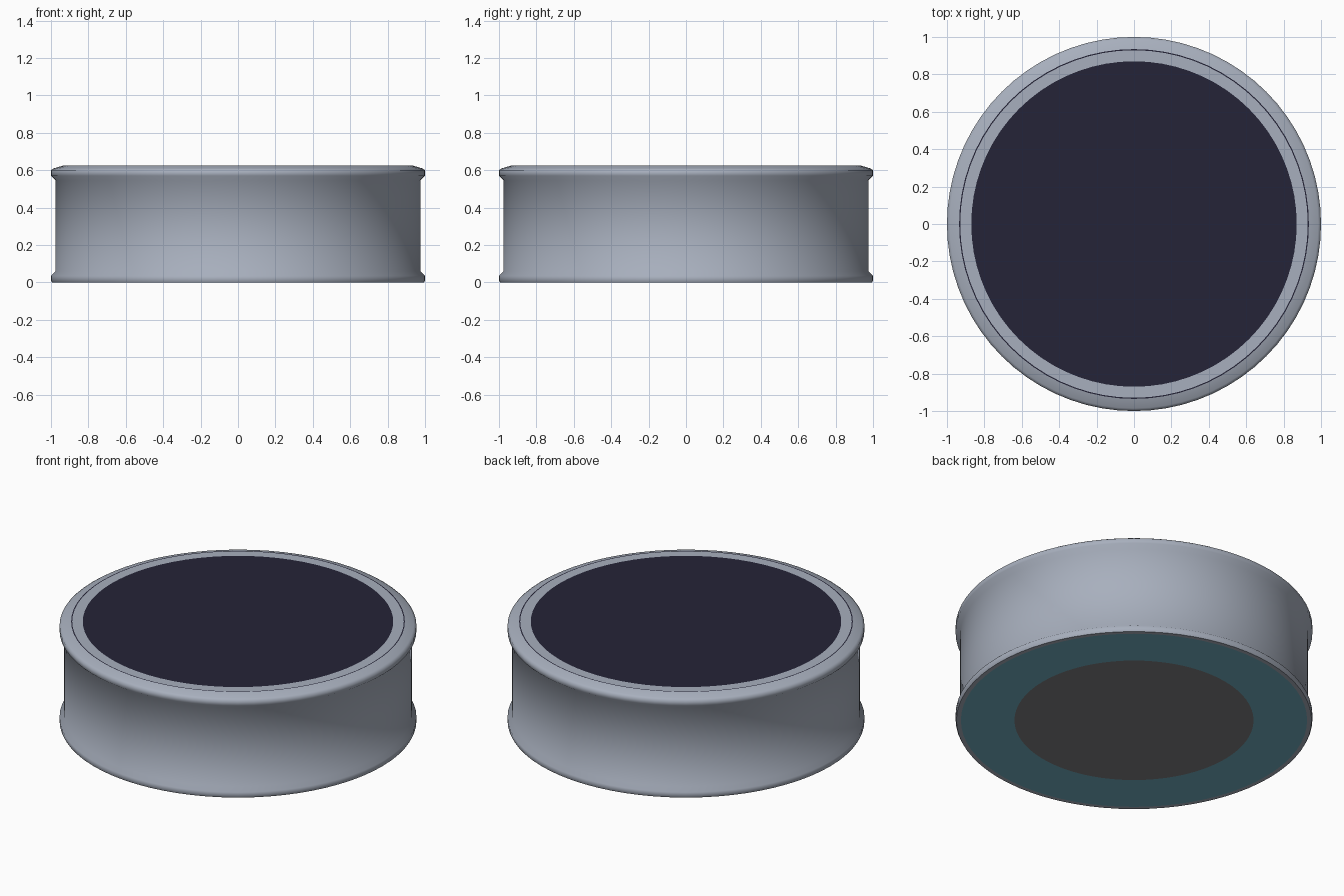
import bpy
import bmesh
import math

cube = bpy.data.objects.get("Cube")
if cube:
    bpy.data.objects.remove(cube, do_unlink=True)

SEGMENTS = 72
HEIGHT = 0.625


def make_material(name, rgb):
    mat = bpy.data.materials.new(name)
    mat.use_nodes = True
    color = (*rgb, 1.0)
    mat.diffuse_color = color
    mat.node_tree.nodes["Principled BSDF"].inputs["Base Color"].default_value = color
    return mat


steel = make_material("blue_grey_metal", (0.39, 0.43, 0.51))
navy = make_material("dark_navy", (0.018, 0.017, 0.038))
teal = make_material("teal", (0.17, 0.44, 0.54))
grey = make_material("mid_grey", (0.22, 0.22, 0.23))


def lathe(name, profile, mat):
    """Spin (radius, z) points around z; radius 0 closes with a fan."""
    bm = bmesh.new()
    rings = []
    for r, z in profile:
        if r == 0:
            rings.append([bm.verts.new((0, 0, z))] * SEGMENTS)
        else:
            angles = [math.tau * i / SEGMENTS for i in range(SEGMENTS)]
            rings.append([bm.verts.new((r * math.cos(a), r * math.sin(a), z)) for a in angles])
    for low, high in zip(rings, rings[1:]):
        for i in range(SEGMENTS):
            j = (i + 1) % SEGMENTS
            corners = list(dict.fromkeys([low[i], low[j], high[j], high[i]]))
            bm.faces.new(corners)
    mesh = bpy.data.meshes.new(name)
    bm.to_mesh(mesh)
    bm.free()
    mesh.materials.append(mat)
    obj = bpy.data.objects.new(name, mesh)
    bpy.context.collection.objects.link(obj)
    bpy.ops.object.select_all(action='DESELECT')
    obj.select_set(True)
    bpy.context.view_layer.objects.active = obj
    bpy.ops.object.shade_smooth_by_angle(angle=math.radians(60))
    return obj


# Side wall with a lip at the foot and a bevelled rim at the top
lathe("case_wall", [
    (0.97, 0.0), (0.995, 0.0), (1.0, 0.01), (1.0, 0.035), (0.975, 0.06),
    (0.975, 0.545), (1.0, 0.57), (1.0, 0.6), (0.985, 0.61), (0.935, HEIGHT),
], steel)

# Top: thin dark seam, flat metal ring and dark panel
lathe("top_seam", [(0.935, HEIGHT), (0.929, HEIGHT)], navy)
lathe("top_ring", [(0.929, HEIGHT), (0.87, HEIGHT)], steel)
lathe("top_panel", [(0.87, HEIGHT), (0, HEIGHT)], navy)

# Underside: teal ring around a grey pad
lathe("base_ring", [(0.67, 0), (0.97, 0)], teal)
lathe("base_pad", [(0, 0), (0.67, 0)], grey)
